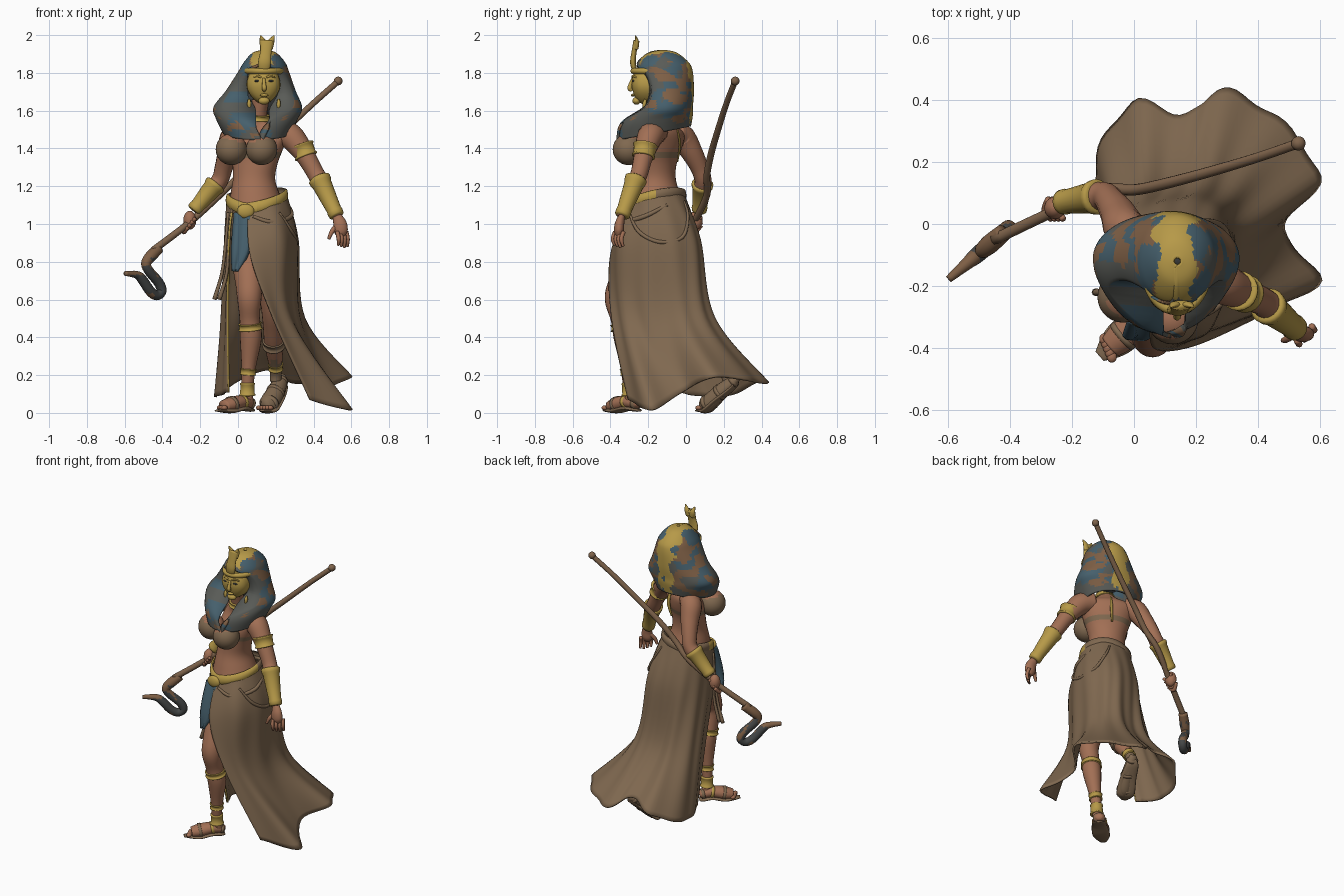
import bpy, bmesh, math
from mathutils import Vector, noise

def mat(name, r, g, b):
    m = bpy.data.materials.new(name)
    m.diffuse_color = (r, g, b, 1)
    return m

SKIN = mat("skin", .36, .16, .09)
CLOTH = mat("brown cloth", .215, .14, .08)
GOLD = mat("gold", .47, .32, .065)
BLUE = mat("blue", .06, .115, .15)
DARK = mat("dark grey", .06, .064, .064)
GREY = mat("worn grey", .10, .105, .095)
COPPER = mat("copper", .21, .115, .06)
WOOD = mat("wood", .21, .125, .07)

def spline(pts, n):
    """Catmull-Rom through tuples of any length"""
    out = []
    for i in range(len(pts) - 1):
        a, b, c, d = pts[max(i - 1, 0)], pts[i], pts[i + 1], pts[min(i + 2, len(pts) - 1)]
        for k in range(n):
            t = k / n
            out.append(tuple(.5 * (2 * q + (r - p) * t + (2 * p - 5 * q + 4 * r - s) * t * t
                                   + (3 * q - p - 3 * r + s) * t ** 3) for p, q, r, s in zip(a, b, c, d)))
    return out + [tuple(pts[-1])]

def finish(name, bm, mats, rule=None, thick=0):
    bmesh.ops.recalc_face_normals(bm, faces=bm.faces)
    for f in bm.faces:
        f.smooth = True
        if rule:
            f.material_index = rule(f.calc_center_median())
    me = bpy.data.meshes.new(name)
    bm.to_mesh(me)
    bm.free()
    for m in mats:
        me.materials.append(m)
    ob = bpy.data.objects.new(name, me)
    bpy.context.collection.objects.link(ob)
    if thick:
        s = ob.modifiers.new("thickness", 'SOLIDIFY')
        s.thickness, s.offset = thick, 0
    return ob

def grid(name, rows, mats, rule=None, closed=True, thick=0):
    bm = bmesh.new()
    vs = [[bm.verts.new(p) for p in r] for r in rows]
    n = len(rows[0])
    for a, b in zip(vs, vs[1:]):
        for j in range(n if closed else n - 1):
            k = (j + 1) % n
            bm.faces.new((a[j], a[k], b[k], b[j]))
    if closed:
        bm.faces.new(vs[0])
        bm.faces.new(vs[-1])
    return finish(name, bm, mats, rule, thick)

def tube(name, pts, mats, n=5, sides=16, flat=1, ref=None, rule=None):
    """Round limb through (x, y, z, radius) points"""
    ps = spline(pts, n)
    d = Vector(pts[-1][:3]) - Vector(pts[0][:3])
    ref = Vector(ref) if ref else Vector((0, 1, 0) if abs(d.z) > .6 * d.length else (0, 0, 1))
    rows = []
    for i, p in enumerate(ps):
        t = (Vector(ps[min(i + 1, len(ps) - 1)][:3]) - Vector(ps[max(i - 1, 0)][:3])).normalized()
        s = t.cross(ref).normalized()
        u = s.cross(t)
        rows.append([Vector(p[:3]) + p[3] * (s * math.cos(a) + u * flat * math.sin(a))
                     for a in (2 * math.pi * k / sides for k in range(sides))])
    return grid(name, rows, mats if isinstance(mats, list) else [mats], rule)

def ball(name, c, r, mats, rule=None, shape=None):
    bm = bmesh.new()
    bmesh.ops.create_uvsphere(bm, u_segments=28, v_segments=20, radius=1)
    for v in bm.verts:
        q = shape(v.co) if shape else v.co
        v.co = Vector(c) + Vector((q[0] * r[0], q[1] * r[1], q[2] * r[2]))
    return finish(name, bm, mats if isinstance(mats, list) else [mats], rule)

def band(name, a, b, ra, rb, m=GOLD):
    """Cuff between two points with raised rims"""
    a, b = Vector(a), Vector(b)
    fs = ((0, .9), (.03, 1.08), (.12, 1.08), (.18, 1), (.82, 1), (.88, 1.1), (.97, 1.1), (1, .9))
    tube(name, [(*a.lerp(b, t), (ra + (rb - ra) * t) * k) for t, k in fs], m, n=1, sides=20)

# torso, twisted so the chest turns to -x
rows = []
for z, cx, cy, rx, ry, rot in spline([
        (1.66, .12, -.17, .045, .05, 0), (1.57, .11, -.15, .045, .05, -10), (1.525, .11, -.13, .085, .06, -28),
        (1.48, .115, -.12, .165, .08, -32), (1.41, .10, -.14, .155, .105, -32), (1.32, .09, -.155, .125, .10, -28),
        (1.24, .085, -.16, .113, .105, -20), (1.16, .09, -.16, .13, .128, -10), (1.08, .10, -.16, .15, .15, 0),
        (.95, .12, -.16, .165, .18, 0), (.84, .12, -.16, .13, .14, 0)], 6):
    r = math.radians(rot)
    row = []
    for k in range(32):
        a = 2 * math.pi * k / 32
        x, y = rx * math.cos(a), ry * math.sin(a)
        row.append((cx + x * math.cos(r) - y * math.sin(r), cy + x * math.sin(r) + y * math.cos(r), z))
    rows.append(row)
grid("torso", rows, [SKIN, CLOTH],
     lambda c: int(c.z < 1.09 or 1.345 < c.z < 1.385))
for i, c in enumerate([(-.035, -.235, 1.395), (.125, -.305, 1.395)]):
    ball(f"bust_cup_{i}", c, (.083, .083, .083), [CLOTH, SKIN], lambda p: int(p.z > 1.425 + .25 * abs(p.x - .045)))
tube("spine_ornament", [(.15, -.045, 1.5, .008), (.155, -.032, 1.42, .012), (.14, -.045, 1.33, .007)], GOLD, flat=.5)
band("necklace", (.11, -.15, 1.55), (.112, -.155, 1.58), .058, .052)

# arms
tube("left_arm", [(.2, -.15, 1.49, .06), (.27, -.185, 1.47, .069), (.325, -.21, 1.41, .06), (.37, -.23, 1.34, .05),
                  (.415, -.25, 1.26, .046), (.45, -.28, 1.2, .047), (.525, -.34, 1.04, .028)], SKIN)
tube("right_arm", [(.03, -.06, 1.48, .055), (-.025, -.02, 1.46, .068), (-.05, .03, 1.38, .058),
                   (-.075, .07, 1.3, .048), (-.095, .09, 1.235, .045), (-.14, .085, 1.18, .046),
                   (-.235, .07, 1.07, .028)], SKIN)
band("left_armlet", (.337, -.215, 1.42), (.362, -.226, 1.355), .06, .056)
band("left_bracer", (.428, -.262, 1.245), (.525, -.34, 1.04), .056, .036)
band("right_bracer", (-.115, .088, 1.215), (-.235, .07, 1.07), .054, .036)

# open left hand and gripping right hand
tube("left_palm", [(.525, -.34, 1.04, .025), (.54, -.352, 1.0, .036), (.545, -.355, .96, .036), (.55, -.355, .935, .02)],
     SKIN, flat=.7)
for i in range(4):
    x, y = .525 + .016 * i, -.375 + .015 * i
    tube(f"left_finger_{i}", [(x, y, .96, .011), (x + .008, y - .012, .92, .011), (x + .006, y - .002, .875 + .006 * abs(i - 2), .007)],
         SKIN, sides=8)
tube("left_thumb", [(.52, -.35, .99, .014), (.495, -.37, .955, .012), (.48, -.375, .92, .008)], SKIN, sides=8)
ball("right_fist", (-.255, .052, 1.02), (.034, .036, .05), SKIN)
for i in range(4):
    x, z = -.235 - .013 * i, 1.03 - .016 * i
    tube(f"right_finger_{i}", [(x, .08, z + .01, .012), (x - .012, .045, z - .025, .012), (x + .008, .015, z, .01)], SKIN, sides=8)

# legs and feet
tube("front_leg", [(.08, -.19, .93, .1), (.06, -.27, .8, .09), (.06, -.34, .68, .073), (.06, -.366, .6, .064),
                   (.062, -.345, .5, .054), (.068, -.325, .4, .058), (.057, -.31, .25, .039), (.05, -.30, .13, .031),
                   (.05, -.285, .05, .032)], SKIN, sides=20)
tube("rear_leg", [(.17, -.14, .93, .1), (.175, -.1, .75, .08), (.18, -.04, .56, .058), (.185, .03, .45, .052),
                  (.19, .1, .36, .05), (.2, .2, .23, .032), (.2, .225, .17, .032)], [SKIN, CLOTH], sides=20,
     rule=lambda c: int(c.z < .27))
for nm, pts in (("front", [(.075, -.25, .045, .02), (.06, -.265, .05, .036), (.02, -.31, .058, .044), (-.035, -.36, .045, .05), (-.075, -.395, .035, .04)]),
                ("rear", [(.235, .27, .2, .02), (.225, .25, .17, .038), (.2, .18, .11, .048), (.165, .115, .05, .052), (.145, .085, .035, .035)])):
    skin = SKIN if nm == "front" else CLOTH
    tube(nm + "_foot", pts, skin, flat=.8)
    tube(nm + "_sole", [(x, y, max(z - .034, .012), r * 1.1) for x, y, z, r in pts]
         + [(1.9 * pts[4][0] - .9 * pts[3][0], 1.9 * pts[4][1] - .9 * pts[3][1], .012, .02)], CLOTH, flat=.25)
    a, b = Vector(pts[3][:3]), Vector(pts[4][:3])
    d = (b - a).normalized()
    s = Vector((-d.y, d.x, 0)).normalized()
    for i in range(5):
        p = b + d * (.02 - .005 * i) + s * (.028 - .015 * i) * (1 if nm == "front" else -1)
        ball(f"{nm}_toe_{i}", (p.x, p.y, .027), (.016, .018, .013), SKIN)
    for i, t in enumerate((1, 2, 3)):
        q, d2 = Vector(pts[t][:3]), (Vector(pts[t + 1][:3]) - Vector(pts[t][:3])).normalized() * .009
        tube(f"{nm}_strap_{i}", [(*(q - d2), pts[t][3] * 1.07), (*(q + d2), pts[t][3] * 1.07)],
             GOLD if nm == "front" and t == 2 else CLOTH, n=1, flat=.82)
band("knee_band", (.063, -.339, .475), (.066, -.333, .44), .059, .06)
band("shin_band", (.055, -.308, .235), (.053, -.305, .2), .041, .039)
band("ankle_band", (.05, -.302, .16), (.05, -.298, .09), .037, .039)
band("rear_shin_band", (.188, .08, .385), (.19, .11, .35), .055, .054, CLOTH)
band("rear_ankle_band", (.199, .18, .26), (.2, .2, .23), .038, .036)

# long wrap skirt: columns from the front slit round the back to the other edge
def waist(deg, k=1):
    a = math.radians(deg)
    y = -.16 - .152 * k * math.cos(a)
    x = .10 + .155 * k * math.sin(a)
    return (x, y, 1.12 + .2 * (y + .16) + .22 * abs(x - .04) - .02)

cols = [(-18, (.065, -.395, .83), (.185, -.385, .5), (.375, -.30, .07)),
        (25, (.22, -.35, .9), (.265, -.32, .5), (.595, -.18, .015)),
        (62, (.295, -.22, .92), (.315, -.19, .5), (.475, -.02, .11)),
        (95, (.312, -.08, .92), (.345, -.02, .5), (.595, .15, .19)),
        (125, (.26, .03, .92), (.31, .09, .5), (.46, .34, .17)),
        (150, (.19, .068, .92), (.23, .145, .5), (.285, .43, .16)),
        (180, (.1, .06, .92), (.13, .12, .5), (.17, .35, .23)),
        (210, (.01, .03, .92), (.03, .13, .5), (0, .39, .17)),
        (240, (-.05, -.05, .92), (-.065, .06, .5), (-.115, .22, .09)),
        (270, (-.065, -.15, .92), (-.08, -.04, .5), (-.105, .06, .09)),
        (305, (-.045, -.24, .92), (-.05, -.13, .5), (-.05, -.04, .11))]
paths = [[v for p in spline([waist(a), h, k, e], 9) for v in p] for a, h, k, e in cols]
skirt = []
for j, row in enumerate(spline(paths, 8)):
    line = []
    for i in range(len(row) // 3):
        p, t = Vector(row[3 * i:3 * i + 3]), i / 27
        out = Vector((p.x - .12, p.y + .1, 0)).normalized()
        line.append(p + out * .009 * t * math.sin(j * .8 + 2 * t))
    skirt.append(line)
grid("wrap_skirt", skirt, [CLOTH], closed=False, thick=.012)
tube("skirt_edge_trim", [(*p, .006) for p in skirt[-1][3::4]], GOLD, n=2, sides=8)
tube("hip_drape", [(.22, -.30, 1.06, .006), (.285, -.25, .96, .01), (.313, -.14, .905, .011), (.295, -.02, .93, .01),
                   (.235, .01, 1.04, .008), (.19, -.01, 1.12, .006)], CLOTH, sides=10, ref=(1, 0, 0))
tube("waist_fold", [(.08, -.33, 1.04, .008), (.18, -.33, 1.01, .012), (.28, -.22, 1.04, .012), (.265, -.1, 1.1, .01)],
     CLOTH, sides=10)

# belt dipping to the buckle, and hanging cloths
rows = []
for k, dz in ((.96, .032), (1.04, .026), (1.07, 0), (1.05, -.024), (1.0, -.03)):
    rows.append([Vector(waist(a * 9, k)) + Vector((0, 0, dz + .005)) for a in range(41)])
grid("belt", rows, [GOLD, CLOTH], lambda c: int(c.y > -.17), closed=False)
ball("buckle", (.04, -.318, 1.068), (.046, .02, .038), GOLD)
grid("front_cloth", [[(x0 + (x1 - x0) * k / 6, y + .008 * math.cos(k * 2), z) for k in range(7)] for x0, x1, y, z in
     spline([(-.02, .075, -.315, 1.06), (-.03, .075, -.345, .95), (-.035, .055, -.365, .84), (-.03, 0, -.365, .75)], 4)],
     [BLUE], closed=False, thick=.008)
for i, dx in enumerate((0, .025)):
    tube(f"hanging_strap_{i}", [(-.05 + dx / 3, -.22, 1.06, .01), (-.065 + dx / 2, -.22, .9, .009),
                                (-.085 + dx, -.22, .74, .009), (-.125 + dx, -.22, .6, .012)], CLOTH, sides=8)

# head with golden face
def face_shape(v):
    w = 1 - .3 * v.z ** 2 if v.z < 0 else 1
    y = -abs(v.y) ** .55 if v.y < 0 else v.y
    return (v.x * w, y * (1 - .1 * max(-v.z, 0)), v.z)
ball("face", (.135, -.185, 1.737), (.09, .103, .105), GOLD, shape=face_shape)
ball("hair_fill", (.13, -.1, 1.72), (.115, .09, .15), DARK)
tube("nose", [(.137, -.282, 1.77, .008), (.138, -.293, 1.742, .01), (.139, -.298, 1.718, .013), (.139, -.286, 1.706, .008)],
     GOLD, sides=10)
ball("lips", (.139, -.28, 1.682), (.022, .012, .008), GOLD)
ball("chin", (.137, -.262, 1.652), (.03, .022, .02), GOLD)
for i, s in enumerate((-1, 1)):
    ball(f"eye_{i}", (.137 + s * .034, -.277, 1.757), (.017, .009, .006), DARK)
    tube(f"brow_{i}", [(.137 + s * .014, -.284, 1.776, .005), (.137 + s * .036, -.28, 1.784, .006),
                       (.137 + s * .06, -.26, 1.775, .004)], GOLD, sides=8)
    tube(f"earring_{i}", [(.137 + s * .078, -.215, 1.66, .006), (.137 + s * .078, -.22, 1.635, .011),
                          (.137 + s * .075, -.22, 1.6, .005)], GOLD, sides=8)
tube("brow_band", [(.137 + .097 * math.sin(a), -.15 - .128 * math.cos(a), 1.81, .016)
                   for a in (math.radians(d) for d in range(-90, 91, 30))], GOLD, ref=(0, 0, 1))

# striped headcloth: arcs open at the face, with flat wings folding in to the cheeks
rows = []
for z, cx, cy, hx, hf, hb, gap, tilt in spline([
        (1.915, .14, -.12, .01, .01, .01, 1, 0), (1.9, .14, -.12, .06, .07, .07, 1, 0),
        (1.85, .14, -.115, .105, .13, .125, 6, 0), (1.8, .135, -.115, .13, .14, .145, 50, 0),
        (1.7, .12, -.11, .18, .14, .145, 62, 0), (1.615, .105, -.11, .228, .17, .14, 52, .05),
        (1.555, .10, -.12, .21, .22, .15, 15, .15), (1.485, .10, -.13, .175, .22, .15, 2, .2)], 6):
    g = math.radians(max(gap, 1))
    row = []
    for k in range(73):
        a = g + (2 * math.pi - 2 * g) * k / 72
        y = cy - (hf if math.cos(a) > 0 else hb) * math.cos(a)
        row.append((cx + hx * math.sin(a), y, z + tilt * (y + .15)))
    w = .078 if z > 1.68 else max(.035, .078 - (1.68 - z) * .6)
    inner = [(.13 + s * min(w, hx * math.sin(g)), row[0][1] - .012, row[0][2]) for s in (1, -1)]
    rows.append([inner[0]] + row + [inner[1]])

def head_rule(c):
    n = noise.noise(Vector((c.x * 11, c.y * 11, c.z * 20)))
    m = noise.noise(Vector((c.x * 9 + 7, c.y * 9, c.z * 9)))
    if abs(c.x - .135) < .055 + .04 * n and c.y > -.24 and c.z > 1.53:
        return 1 if m > .3 else 0
    if c.z < 1.56 or (c.y < -.12 and c.z < 1.8):
        return 3 if n > .32 else (1 if m > .35 else 2)
    if n > .08:
        return 3
    return 1 if m > -.1 else 2
grid("headcloth", rows, [GOLD, BLUE, GREY, COPPER], head_rule, closed=False, thick=.014)

# crown ornament
tube("crown_stem", [(.137, -.265, 1.79, .024), (.14, -.28, 1.85, .034), (.147, -.275, 1.91, .03), (.152, -.262, 1.97, .036)],
     GOLD, flat=.45)
for i, s in enumerate((-1, 1)):
    tube(f"crown_tip_{i}", [(.152 + s * .01, -.264, 1.93, .022), (.153 + s * .022, -.26, 1.965, .018),
                            (.155 + s * .036, -.268, 1.998, .003)], GOLD, sides=10, flat=.6)

# long crook staff
tube("staff", [(.53, .26, 1.755, .016), (.40, .215, 1.64, .016), (.25, .17, 1.5, .017), (.1, .13, 1.36, .018),
               (0, .11, 1.25, .018), (-.1, .11, 1.15, .018), (-.26, .04, 1.005, .018), (-.45, -.05, .86, .019)], WOOD, sides=12)
ball("staff_knob", (.53, .26, 1.757), (.023, .023, .023), WOOD)
hook = [(-.42, .87, .028), (-.465, .825, .031), (-.487, .79, .026), (-.47, .75, .026), (-.42, .69, .027),
        (-.405, .645, .027), (-.43, .622, .026), (-.465, .645, .027), (-.51, .71, .026), (-.54, .732, .02), (-.598, .738, .012)]
tube("staff_hook", [(x, (x + .4) * .85 - .01, z, r) for x, z, r in hook], [DARK, COPPER], ref=(.65, -.76, 0),
     rule=lambda c: int(noise.noise(c * 17) > .22 or c.z > .82 or (c.x < -.5 and c.z > .73)))
